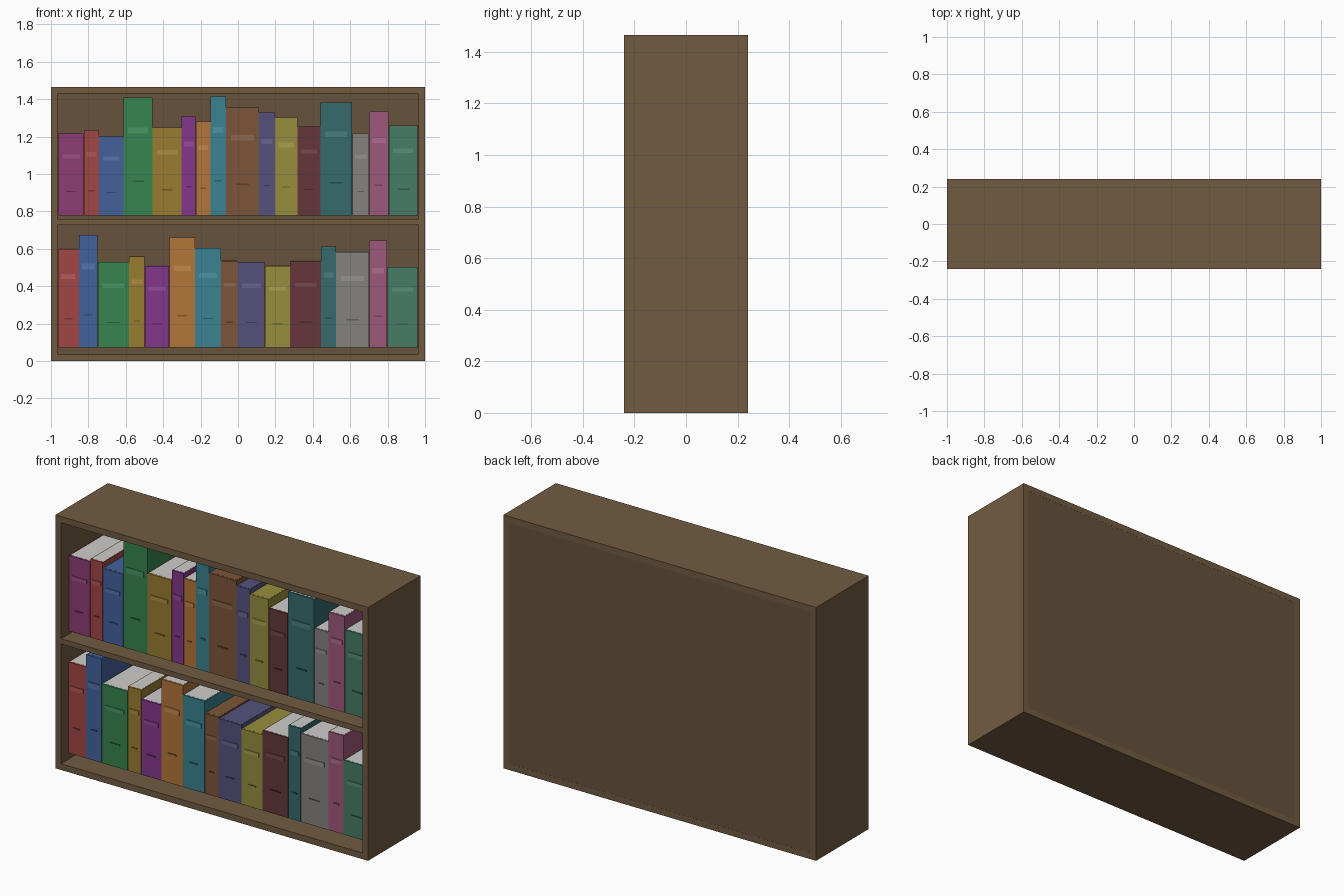
import bpy

if "Cube" in bpy.data.objects:
    bpy.data.objects.remove(bpy.data.objects["Cube"])

W, H, D = 1.0, 1.465, 0.24      # half width, height, half depth
T = 0.036                       # board thickness
BOOK_FRONT, BOOK_BACK = -0.174, 0.195


def material(name, rgb):
    """Material from the colour as seen, undoing shading and display gamma."""
    m = bpy.data.materials.new(name)
    m.diffuse_color = (*[(min(v / 0.89, 1)) ** 2.2 for v in rgb], 1)
    m.use_nodes = True
    m.node_tree.nodes["Principled BSDF"].inputs["Base Color"].default_value = m.diffuse_color
    return m


def box(name, x, y, z, mat):
    """Axis-aligned box from (min, max) ranges."""
    v = [(i, j, k) for i in x for j in y for k in z]
    f = [(0, 1, 3, 2), (4, 6, 7, 5), (0, 4, 5, 1),
         (2, 3, 7, 6), (0, 2, 6, 4), (1, 5, 7, 3)]
    me = bpy.data.meshes.new(name)
    me.from_pydata(v, [], f)
    me.materials.append(mat)
    ob = bpy.data.objects.new(name, me)
    bpy.context.collection.objects.link(ob)
    return ob


# Bookcase carcass
wood = material("wood", (0.395, 0.32, 0.235))
back_wood = material("back_wood", (0.36, 0.29, 0.215))
box("left_side", (-W, -W + T), (-D, D), (0, H), wood)
box("right_side", (W - T, W), (-D, D), (0, H), wood)
inner = (-W + T, W - T)
box("bottom_board", inner, (-D, D), (0, T), wood)
box("top_board", inner, (-D, D), (H - T, H), wood)
box("middle_shelf", inner, (-D, 0.21), (0.728, 0.759), wood)
box("back_panel", inner, (0.21, D - 0.0005), (T, H - T), back_wood)

# Book colours, in shelf order
palette = [("red", (.56, .25, .25)), ("blue", (.24, .34, .54)),
           ("green", (.20, .46, .28)), ("gold", (.53, .43, .18)),
           ("purple", (.46, .20, .48)), ("orange", (.62, .41, .21)),
           ("cyan", (.21, .45, .50)), ("brown", (.43, .30, .21)),
           ("indigo", (.30, .29, .43)), ("olive", (.52, .49, .22)),
           ("maroon", (.35, .20, .21)), ("teal", (.20, .37, .38)),
           ("grey", (.46, .45, .44)), ("pink", (.55, .31, .43)),
           ("sea_green", (.25, .43, .35)), ("plum", (.49, .22, .41))]
covers = [material(n, c) for n, c in palette]
labels = [material(n + "_label", [v + .06 for v in c]) for n, c in palette]
bands = [material(n + "_band", [v * .75 for v in c]) for n, c in palette]
paper = material("paper", (0.72, 0.71, 0.70))
tinted_tops = {"blue", "brown", "indigo", "olive"}   # page tops match the cover


def shelf_of_books(row, base, edges, tops, first):
    """A row of books between consecutive x edges, each with its own top height."""
    for i, top in enumerate(tops):
        x0, x1 = edges[i] + 0.001, edges[i + 1] - 0.001
        w, h, mid = x1 - x0, top - base, (x0 + x1) / 2
        c = (first + i) % len(palette)
        name = f"{row}_book_{i + 1}"
        box(name + "_cover", (x0, x1), (BOOK_FRONT, BOOK_BACK), (base, top), covers[c])
        # page block just showing at the top and fore edge
        page_mat = covers[c] if palette[c][0] in tinted_tops else paper
        box(name + "_pages", (x0 + 0.004, x1 - 0.004), (BOOK_FRONT + 0.01, BOOK_BACK + 0.001),
            (base + 0.005, top + 0.0005), page_mat)
        # slightly raised spine label and thin lower band
        for part, frac, wide, tall, out, mats in (
                ("label", 0.72, 0.70, 0.05, 0.004, labels),
                ("band", 0.29, 0.40, 0.014, 0.003, bands)):
            z = base + h * frac
            box(f"{name}_{part}", (mid - w * wide / 2, mid + w * wide / 2),
                (BOOK_FRONT - out, BOOK_FRONT + 0.002),
                (z - h * tall / 2, z + h * tall / 2), mats[c])


shelf_of_books("lower", 0.073,
               [-.963, -.85, -.75, -.583, -.498, -.367, -.23, -.091, 0,
                .144, .278, .444, .524, .701, .797, .961],
               [.60, .673, .53, .56, .509, .659, .605, .536, .53,
                .509, .536, .611, .584, .643, .503], 0)
shelf_of_books("upper", 0.779,
               [-.96, -.824, -.743, -.612, -.457, -.302, -.225, -.147, -.064,
                .112, .198, .318, .441, .61, .701, .805, .961],
               [1.216, 1.232, 1.2, 1.409, 1.248, 1.307, 1.28, 1.414, 1.355,
                1.328, 1.302, 1.253, 1.382, 1.216, 1.334, 1.259], 15)
